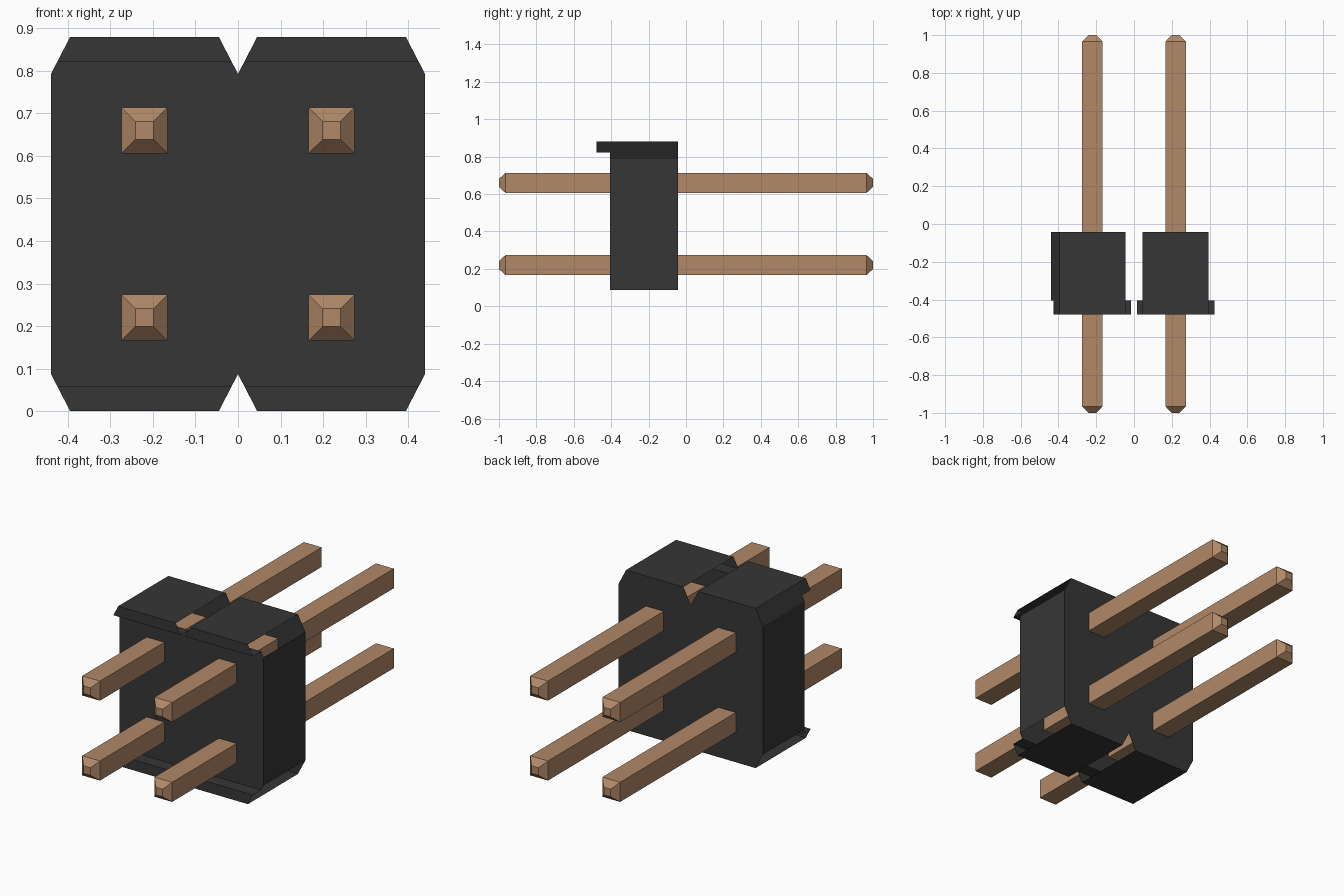
import bpy
import bmesh
from mathutils import Vector

cube = bpy.data.objects.get("Cube")
if cube:
    bpy.data.objects.remove(cube, do_unlink=True)


def material(name, rgb):
    m = bpy.data.materials.new(name)
    m.use_nodes = True
    m.diffuse_color = (*rgb, 1)
    bsdf = next(n for n in m.node_tree.nodes if n.type == 'BSDF_PRINCIPLED')
    bsdf.inputs["Base Color"].default_value = (*rgb, 1)
    bsdf.inputs["Roughness"].default_value = 0.7
    return m


BLACK = material("black plastic", (0.037, 0.037, 0.037))
COPPER = material("copper metal", (0.44, 0.25, 0.138))


def finish(name, bm, mat):
    me = bpy.data.meshes.new(name)
    bm.to_mesh(me)
    bm.free()
    me.materials.append(mat)
    ob = bpy.data.objects.new(name, me)
    bpy.context.scene.collection.objects.link(ob)
    return ob


def add_face(bm, pts, out):
    """Add one face whose normal points along out."""
    f = bm.faces.new([bm.verts.new(p) for p in pts])
    f.normal_update()
    if f.normal.dot(Vector(out)) < 0:
        f.normal_flip()


def strip(bm, a, b, y0, y1, out):
    """Quad swept along y from the x-z segment a-b."""
    (ax, az), (bx, bz) = a, b
    add_face(bm, [(ax, y0, az), (bx, y0, bz), (bx, y1, bz), (ax, y1, az)], out)


# Housing dimensions
W, H, CX, CZ = 0.44, 0.88, 0.045, 0.087   # half width, height, chamfer size
LIP = 0.058                               # lip thickness
BACK, FRONT, LIP_Y = -0.042, -0.405, -0.478
SLOPE = CX * (CZ - LIP) / CZ              # chamfer inset at the lip's inner edge
OUTER, INNER = W - SLOPE, SLOPE


def wall(bm, y, cut, inset, out):
    """Chamfered and notched wall, its top and bottom trimmed by cut."""
    quarter = [(W, H - CZ), (W - inset, H - cut), (inset, H - cut), (0, H - CZ)]
    top = quarter + [(-x, z) for x, z in quarter[-2::-1]]
    loop = top + [(x, H - z) for x, z in reversed(top)]
    add_face(bm, [(x, y, z) for x, z in loop], out)


bm = bmesh.new()
wall(bm, BACK, 0, CX, (0, 1, 0))
wall(bm, FRONT, LIP, SLOPE, (0, -1, 0))
for s in (1, -1):
    # side walls
    strip(bm, (s * W, CZ), (s * W, H - CZ), FRONT, BACK, (s, 0, 0))
finish("housing_walls", bm, BLACK)

# Top and bottom slabs with a lip overhanging the front
for name, z, up in (("top", H, 1), ("bottom", 0, -1)):
    bm = bmesh.new()
    zi = z - up * LIP
    for s in (1, -1):
        strip(bm, (s * CX, z), (s * (W - CX), z), LIP_Y, BACK, (0, 0, up))
        strip(bm, (s * INNER, zi), (s * OUTER, zi), LIP_Y, FRONT, (0, 0, -up))
        add_face(bm, [(s * CX, LIP_Y, z), (s * (W - CX), LIP_Y, z),
                      (s * OUTER, LIP_Y, zi), (s * INNER, LIP_Y, zi)], (0, -1, 0))
    finish(name + "_slab", bm, BLACK)

# The one closed chamfer; the other chamfers and the notches are open
bm = bmesh.new()
strip(bm, (-W, H - CZ), (-OUTER, H - LIP), FRONT, BACK, (-1, 0, 0.5))
strip(bm, (-OUTER, H - LIP), (-W + CX, H), LIP_Y, BACK, (-1, 0, 0.5))
finish("side_chamfer", bm, BLACK)


def pin(name, x, z):
    """Square pin with a blunt pyramid at each end."""
    bm = bmesh.new()
    rings = []
    for y, r in ((-1, 0.021), (-0.965, 0.054), (0.965, 0.054), (1, 0.021)):
        rings.append([bm.verts.new((x + i * r, y, z + j * r))
                      for i, j in ((-1, -1), (1, -1), (1, 1), (-1, 1))])
    for a, b in zip(rings, rings[1:]):
        for k in range(4):
            n = (k + 1) % 4
            bm.faces.new((a[k], a[n], b[n], b[k]))
    bm.faces.new(rings[0])
    bm.faces.new(rings[-1])
    bmesh.ops.recalc_face_normals(bm, faces=bm.faces[:])
    finish(name, bm, COPPER)


for row, z in (("lower", 0.22), ("upper", 0.66)):
    for side, x in (("left", 0.22), ("right", -0.22)):
        pin(f"{row}_{side}_pin", x, z)
